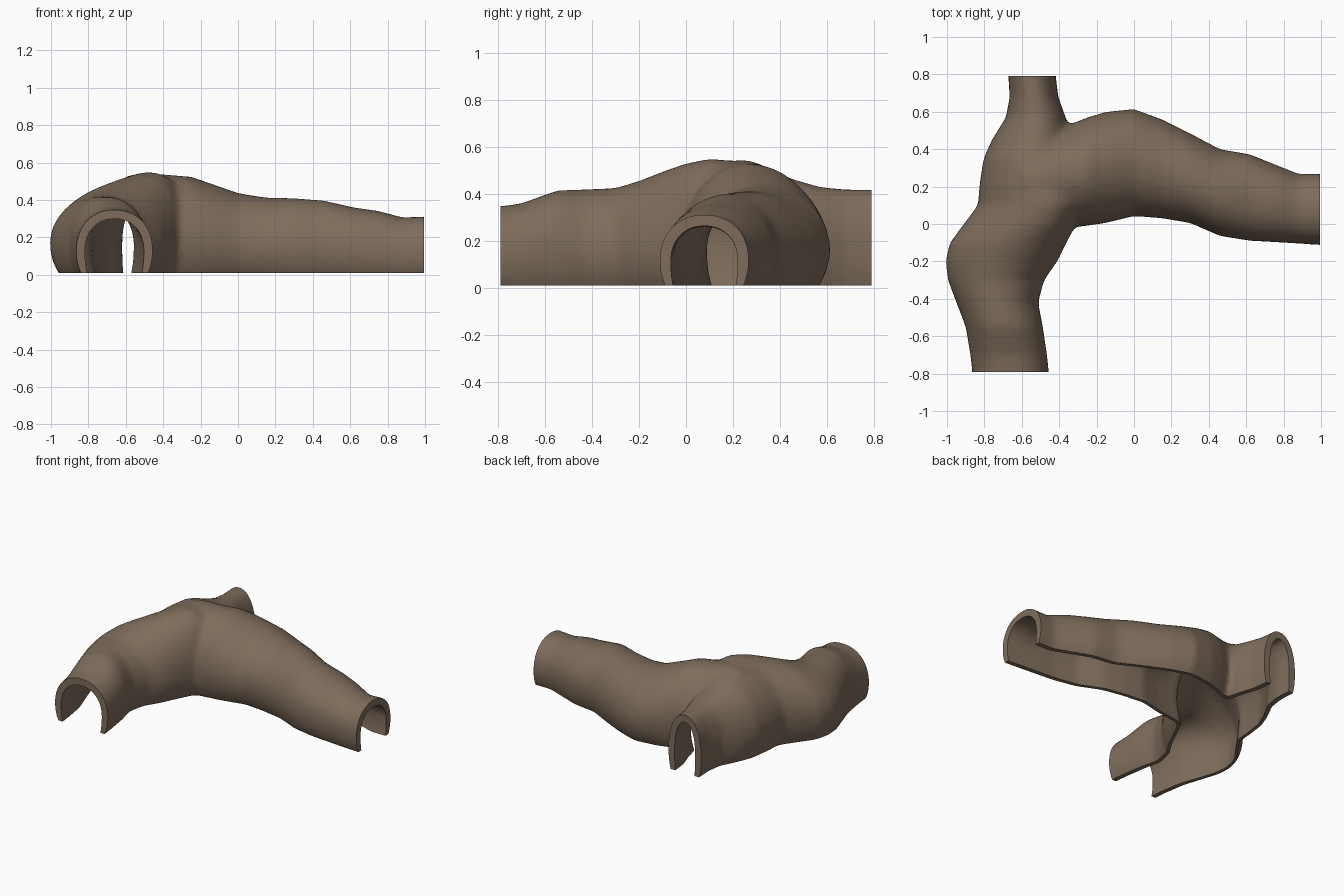
import bpy, bmesh, math

if "Cube" in bpy.data.objects:
    bpy.data.objects.remove(bpy.data.objects["Cube"])

WALL = 0.047
FLOOR = 0.01

# Sections: position along the axis, low side, high side, roof height
MAIN = [(-0.92, -0.865, -0.45, 0.345), (-0.79, -0.865, -0.455, 0.347), (-0.70, -0.875, -0.465, 0.36),
        (-0.55, -0.90, -0.487, 0.415), (-0.42, -0.95, -0.512, 0.42), (-0.30, -0.995, -0.48, 0.425),
        (-0.20, -1.008, -0.41, 0.455), (-0.10, -0.985, -0.36, 0.495), (0.0, -0.91, -0.31, 0.53),
        (0.10, -0.835, -0.28, 0.55), (0.22, -0.825, -0.28, 0.54), (0.35, -0.805, -0.30, 0.51),
        (0.45, -0.76, -0.33, 0.465), (0.57, -0.685, -0.365, 0.43), (0.68, -0.665, -0.405, 0.42),
        (0.79, -0.672, -0.418, 0.418), (0.92, -0.675, -0.42, 0.418)]
BRANCH = [(-0.60, 0.05, 0.42, 0.53), (-0.48, -0.01, 0.48, 0.545), (-0.35, -0.02, 0.53, 0.533),
          (-0.25, -0.01, 0.57, 0.525), (-0.15, 0.005, 0.60, 0.49), (0.0, 0.042, 0.615, 0.437),
          (0.15, 0.03, 0.56, 0.413), (0.30, 0.005, 0.485, 0.41), (0.46, -0.065, 0.40, 0.397),
          (0.62, -0.09, 0.373, 0.36), (0.75, -0.097, 0.32, 0.342), (0.88, -0.105, 0.268, 0.307),
          (1.0, -0.113, 0.268, 0.312), (1.15, -0.113, 0.268, 0.312)]


def tube(name, sections, along_x, inset, sides=40):
    """Closed loft through oval sections, shrunk by inset."""
    bm = bmesh.new()
    rings = []
    for p, lo, hi, h in sections:
        c, w, zc = (lo + hi) / 2, (hi - lo) / 2 - inset, 0.37 * h
        # the roof of the main tube leans towards the junction
        lean = 0 if along_x else 0.09 * math.exp(-((p - 0.05) / 0.25) ** 2)
        power = 0.92 if abs(p) > 0.5 else 1.0
        ring = []
        for i in range(sides):
            a = 2 * math.pi * i / sides
            ca, sa = math.cos(a), math.sin(a)
            u = c + w * math.copysign(abs(ca) ** power, ca) + lean * max(sa, 0) ** 2
            # the bore flares less below, so the walls thin towards the ground
            rise = (h - zc - inset) if sa > 0 else (2.3 if inset else 1.75) * zc
            v = zc + rise * math.copysign(abs(sa) ** power, sa)
            ring.append(bm.verts.new((p, u, v) if along_x else (u, p, v)))
        rings.append(ring)
    for r, s in zip(rings, rings[1:]):
        for i in range(sides):
            j = (i + 1) % sides
            bm.faces.new((r[i], r[j], s[j], s[i]))
    bm.faces.new(rings[0])
    bm.faces.new(rings[-1])
    bmesh.ops.recalc_face_normals(bm, faces=bm.faces)
    me = bpy.data.meshes.new(name)
    bm.to_mesh(me)
    bm.free()
    ob = bpy.data.objects.new(name, me)
    bpy.context.collection.objects.link(ob)
    return ob


def apply(ob, kind, **settings):
    bpy.context.view_layer.objects.active = ob
    m = ob.modifiers.new("step", kind)
    for k, v in settings.items():
        setattr(m, k, v)
    bpy.ops.object.modifier_apply(modifier=m.name)


def boolean(ob, other, op):
    apply(ob, 'BOOLEAN', object=other, operation=op, solver='EXACT')
    bpy.data.objects.remove(other)


def forked_tube(name, inset):
    """Main tube and branch blended softly together."""
    ob = tube(name, MAIN, False, inset)
    boolean(ob, tube("branch", BRANCH, True, inset), 'UNION')
    apply(ob, 'REMESH', mode='VOXEL', voxel_size=0.018)
    apply(ob, 'SMOOTH', factor=0.5, iterations=8)
    return ob


# Hollow forked tunnel
tunnel = forked_tube("forked_tunnel", 0)
boolean(tunnel, forked_tube("bore", WALL), 'DIFFERENCE')

# Trim the three mouths and the open underside flat
bpy.ops.mesh.primitive_cube_add(size=1)
trim = bpy.context.object
trim.scale = (2.4, 1.58, 2)
trim.location = (0.995 - 1.2, 0, FLOOR + 1)
bpy.context.view_layer.update()
boolean(tunnel, trim, 'INTERSECT')

# Brown rock, smooth with crisp rims
mat = bpy.data.materials.new("rock brown")
mat.diffuse_color = (0.21, 0.152, 0.106, 1)
mat.use_nodes = True
mat.node_tree.nodes["Principled BSDF"].inputs["Base Color"].default_value = mat.diffuse_color
tunnel.data.materials.clear()
tunnel.data.materials.append(mat)
bpy.ops.object.select_all(action='DESELECT')
tunnel.select_set(True)
bpy.context.view_layer.objects.active = tunnel
bpy.ops.object.shade_smooth_by_angle(angle=math.radians(40))
